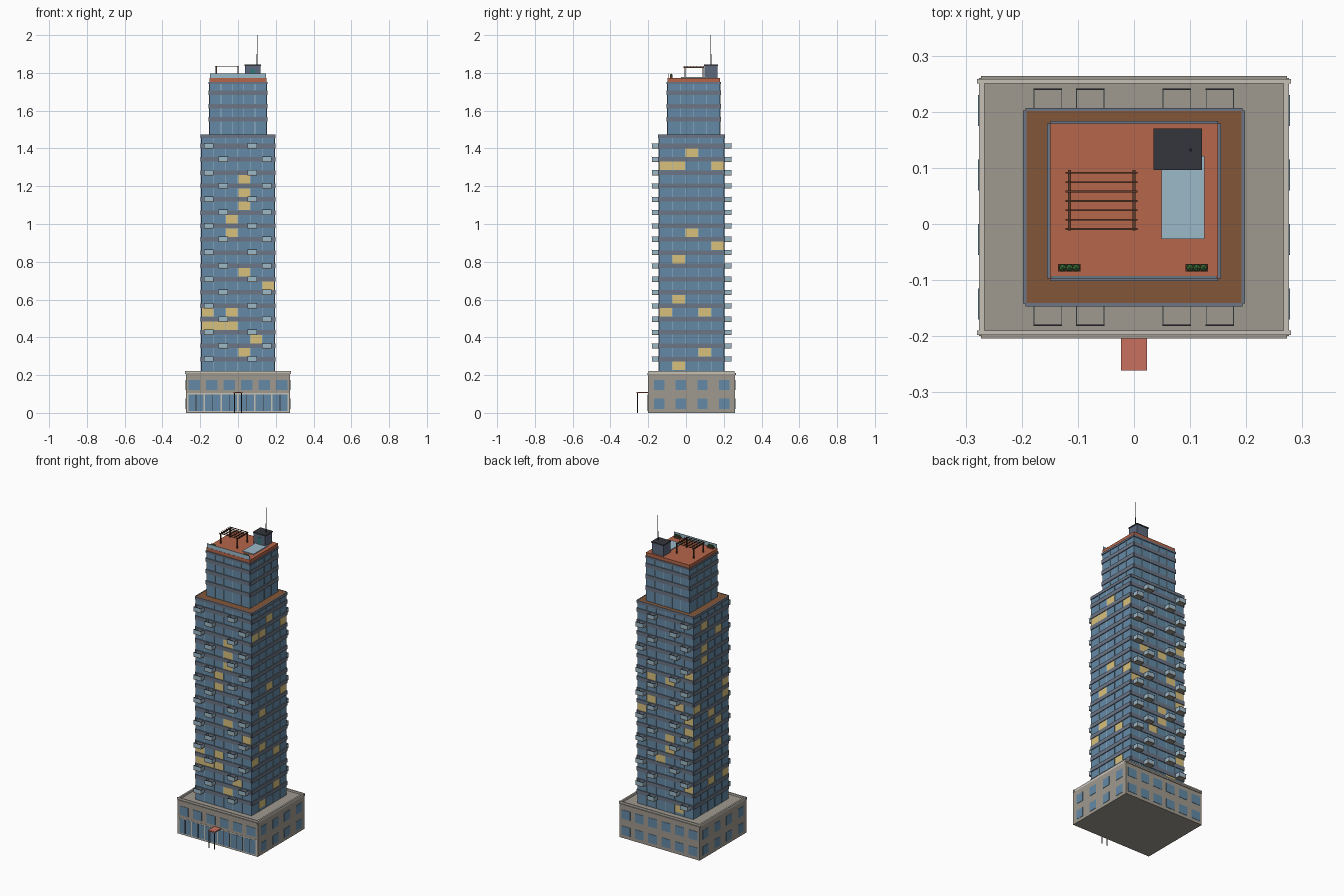
import bpy, bmesh, random
from mathutils import Matrix, Vector

if "Cube" in bpy.data.objects:
    bpy.data.objects.remove(bpy.data.objects["Cube"])
random.seed(4)


def lin(c):
    return c / 12.92 if c <= 0.04045 else ((c + 0.055) / 1.055) ** 2.4


def mat(name, r, g, b):
    m = bpy.data.materials.new(name)
    m.diffuse_color = (lin(r / 255), lin(g / 255), lin(b / 255), 1)
    m.use_nodes = True
    m.node_tree.nodes["Principled BSDF"].inputs["Base Color"].default_value = m.diffuse_color
    return m


STONE = mat("stone", 160, 154, 143)
TRIM = mat("pale_trim", 198, 193, 182)
GLASS = mat("glass", 100, 138, 166)
PALE = mat("pale_glass", 156, 184, 200)
LIT = mat("lit_window", 217, 193, 125)
BAND = mat("spandrel", 108, 118, 134)
TERRA = mat("terracotta", 182, 102, 74)
WOOD = mat("brown_deck", 130, 86, 56)
BROWN = mat("dark_wood", 96, 62, 44)
DARK = mat("dark_metal", 52, 54, 60)
SLATE = mat("slate", 92, 104, 124)
RED = mat("canopy_red", 200, 112, 94)
GREEN = mat("leaf", 62, 110, 56)
TEAL = mat("teal", 50, 120, 120)


def boxes(name, material, items):
    """One object from boxes given as (x0, x1, y0, y1, z0, z1)."""
    bm = bmesh.new()
    for x0, x1, y0, y1, z0, z1 in items:
        m = Matrix.Translation(((x0 + x1) / 2, (y0 + y1) / 2, (z0 + z1) / 2))
        m = m @ Matrix.Diagonal((x1 - x0, y1 - y0, z1 - z0, 1))
        bmesh.ops.create_cube(bm, size=1, matrix=m)
    me = bpy.data.meshes.new(name)
    bm.to_mesh(me)
    bm.free()
    me.materials.append(material)
    ob = bpy.data.objects.new(name, me)
    bpy.context.collection.objects.link(ob)
    return ob


def wall(side, rect, a, b, z0, z1, out, depth=0.004):
    """Box on a side of rect; a..b runs along the wall, out is its projection."""
    x0, x1, y0, y1 = rect
    return {"front": (a, b, y0 - out, y0 + depth, z0, z1),
            "back": (a, b, y1 - depth, y1 + out, z0, z1),
            "left": (x0 - out, x0 + depth, a, b, z0, z1),
            "right": (x1 - depth, x1 + out, a, b, z0, z1)}[side]


SIDES = ("front", "back", "left", "right")
CY = 0.03

# Podium: stone body, parapet, windows
pod = (-0.276, 0.276, -0.2, 0.26)
px0, px1, py0, py1 = pod
boxes("podium_body", STONE, [(*pod, 0, 0.207)])
boxes("podium_parapet", TRIM, [
    (-0.28, 0.28, py0 + 0.002, py0 + 0.01, 0.207, 0.222),
    (-0.28, 0.28, py1 - 0.01, py1 - 0.002, 0.207, 0.222),
    (px0, px0 + 0.01, py0 + 0.01, py1 - 0.01, 0.207, 0.222),
    (px1 - 0.01, px1, py0 + 0.01, py1 - 0.01, 0.207, 0.222)])
boxes("podium_cornice", STONE, [(-0.273, 0.273, -0.204, 0.264, 0.2, 0.211)])
windows, shop_frames, shop_mullions = [], [], []
for side in SIDES:
    ends = side in ("left", "right")
    n, pitch, c, w = (4, 0.115, CY, 0.055) if ends else (6, 0.0925, 0, 0.06)
    for i in range(n):
        u = c + (i - (n - 1) / 2) * pitch
        windows.append(wall(side, pod, u - w / 2, u + w / 2, 0.12, 0.175, 0.002))
        if side == "front":
            u = (i - 2.5) * 0.089
            windows.append(wall(side, pod, u - 0.04, u + 0.04, 0.01, 0.098, 0.002))
            shop_mullions.append(wall(side, pod, u - 0.0015, u + 0.0015, 0.01, 0.098, 0.0035))
        else:
            windows.append(wall(side, pod, u - w / 2, u + w / 2, 0.02, 0.075, 0.002))
boxes("podium_windows", GLASS, windows)
boxes("shopfront_surround", TRIM, [wall("front", pod, -0.27, 0.27, 0.004, 0.104, 0.001)])
boxes("shopfront_mullions", DARK, shop_mullions)

# Entrance canopy and posts
boxes("entrance_canopy", RED, [(-0.023, 0.023, -0.261, -0.2, 0.104, 0.111)])
boxes("canopy_posts", DARK, [(s * 0.019 - 0.002, s * 0.019 + 0.002, -0.259, -0.255, 0, 0.104)
                             for s in (-1, 1)])

# Tower and setback: glass core, spandrel bands, mullions
FLOOR, Z0 = 0.0705, 0.2145
LITS = {"front": {(3, 14), (3, 13), (3, 12), (2, 11), (2, 10), (3, 7), (5, 6), (0, 4),
                  (2, 4), (0, 3), (1, 3), (2, 3), (4, 2), (3, 1)},
        "right": {(2, 16), (0, 15), (1, 15), (4, 15), (2, 10), (4, 9), (1, 8), (1, 5),
                  (0, 4), (3, 4), (3, 1), (1, 0)}}
for side, cols in (("back", 6), ("left", 5)):
    LITS[side] = {(random.randrange(cols), random.randrange(17)) for _ in range(15)}


def curtain_wall(name, rect, z0, z1, nx, ny, floors):
    x0, x1, y0, y1 = rect
    boxes(name + "_glass_core", GLASS, [(*rect, z0, z1)])
    bands, mullions = [], []
    for side in SIDES:
        a, b, n = (y0, y1, ny) if side in ("left", "right") else (x0, x1, nx)
        for f in floors:
            z = Z0 + f * FLOOR
            bands.append(wall(side, rect, a, b, z - 0.012, z + 0.012, 0.005))
        for i in range(1, n):
            u = a + (b - a) * i / n
            mullions.append(wall(side, rect, u - 0.0015, u + 0.0015, z0, z1, 0.003))
    boxes(name + "_spandrels", BAND, bands)
    boxes(name + "_mullions", PALE, mullions)


tower = (-0.193, 0.193, -0.142, 0.202)
top = (-0.15, 0.15, -0.097, 0.179)
curtain_wall("tower", tower, 0.2, 1.466, 6, 5, range(1, 18))
curtain_wall("setback", top, 1.46, 1.75, 5, 4, range(19, 22))
lit = []
for side, cells in LITS.items():
    a, b, n = (tower[2], tower[3], 5) if side in ("left", "right") else (tower[0], tower[1], 6)
    w = (b - a) / n
    for i, f in cells:
        z = Z0 + (f + 0.5) * FLOOR
        lit.append(wall(side, tower, a + i * w + 0.002, a + (i + 1) * w - 0.002,
                        z - 0.0225, z + 0.0225, 0.0015))
boxes("lit_windows", LIT, lit)
# Edge trim and terrace deck at the setback
boxes("terrace_deck", WOOD, [(*tower, 1.464, 1.472)])
boxes("terrace_edge", BAND, [wall(s, tower, *((tower[2], tower[3]) if s in ("left", "right")
      else (tower[0], tower[1])), 1.455, 1.473, 0.005, 0.001) for s in SIDES])

# Balconies staggered floor by floor, front and back
slabs, rails, caps = [], [], []
for k in range(17):
    z = Z0 + (k + 1) * FLOOR - 0.014
    for x in ((-0.154, 0.076) if k % 2 == 0 else (-0.078, 0.153)):
        for s in (-1, 1):
            inner, outer = CY + s * 0.17, CY + s * 0.211

            def span(a, b):
                return min(a, b), max(a, b)
            lip = outer - s * 0.002
            slabs.append((x - 0.025, x + 0.025, *span(inner, outer), z, z + 0.005))
            rails.append((x - 0.025, x + 0.025, *span(lip, outer), z + 0.005, z + 0.027))
            for e in (-1, 1):
                rails.append((*span(x + e * 0.025, x + e * 0.0235), *span(inner, lip),
                              z + 0.005, z + 0.027))
            caps.append((x - 0.0255, x + 0.0255, *span(lip, outer + s * 0.0005), z + 0.027, z + 0.029))
boxes("balcony_slabs", STONE, slabs)
boxes("balcony_glass_rails", PALE, rails)
boxes("balcony_rail_caps", DARK, caps)

# Roof deck, front glass rail, pool
boxes("roof_deck", TERRA, [(*top, 1.748, 1.772)])
boxes("roof_edge", BAND, [wall(s, top, *((top[2], top[3]) if s in ("left", "right")
      else (top[0], top[1])), 1.74, 1.752, 0.005, 0.001) for s in SIDES])
boxes("roof_glass_rail", PALE, [(-0.147, 0.147, -0.096, -0.093, 1.772, 1.797)])
boxes("pool", PALE, [(0.049, 0.126, -0.027, 0.121, 1.77, 1.777)])

# Stair house with cap, door and antenna
boxes("stair_house", SLATE, [(0.038, 0.118, 0.099, 0.167, 1.77, 1.838)])
boxes("stair_house_cap", DARK, [(0.035, 0.121, 0.096, 0.17, 1.837, 1.844)])
boxes("stair_house_door", TEAL, [(0.066, 0.09, 0.0975, 0.1, 1.772, 1.82)])
bm = bmesh.new()
for r, za, zb in ((0.003, 1.84, 1.9), (0.0014, 1.9, 2.0)):
    bmesh.ops.create_cone(bm, cap_ends=True, segments=8, radius1=r, radius2=r, depth=zb - za,
                          matrix=Matrix.Translation((0.101, 0.132, (za + zb) / 2)))
me = bpy.data.meshes.new("antenna")
bm.to_mesh(me)
bm.free()
me.materials.append(DARK)
bpy.context.collection.objects.link(bpy.data.objects.new("antenna", me))

# Pergola: posts, two beams, seven slats
PX = (-0.115, 0.0)
boxes("pergola_posts", BROWN, [(x - 0.003, x + 0.003, y - 0.003, y + 0.003, 1.77, 1.828)
                               for x in PX for y in (-0.006, 0.09)])
boxes("pergola_beams", BROWN, [(x - 0.003, x + 0.003, -0.012, 0.096, 1.827, 1.833) for x in PX])
boxes("pergola_slats", BROWN, [(-0.122, 0.006, y - 0.0015, y + 0.0015, 1.833, 1.837)
                               for y in (-0.009 + i * 0.0167 for i in range(7))])

# Planters with round shrubs
boxes("planters", BROWN, [(x - 0.02, x + 0.02, -0.085, -0.071, 1.771, 1.783) for x in (-0.115, 0.112)])
bm = bmesh.new()
for x in (-0.115, 0.112):
    for d in (-0.012, 0, 0.012):
        bmesh.ops.create_icosphere(bm, subdivisions=1, radius=0.0075,
                                   matrix=Matrix.Translation((x + d, -0.078, 1.788)))
me = bpy.data.meshes.new("shrubs")
bm.to_mesh(me)
bm.free()
me.materials.append(GREEN)
bpy.context.collection.objects.link(bpy.data.objects.new("shrubs", me))
